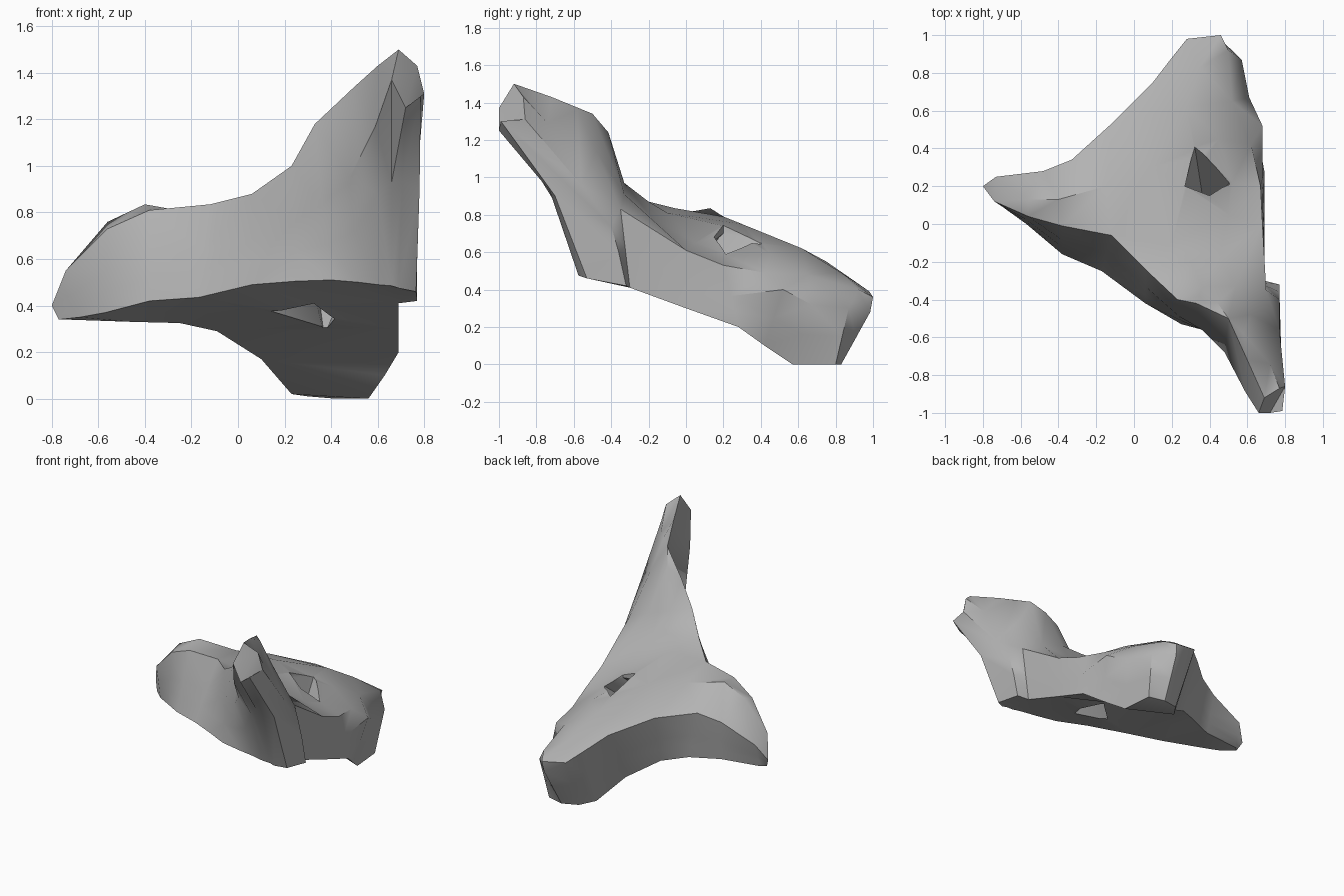
import bpy, bmesh
from mathutils import Vector
from mathutils.geometry import delaunay_2d_cdt

if "Cube" in bpy.data.objects:
    bpy.data.objects.remove(bpy.data.objects["Cube"])

# Upper rim, counter-clockwise from the wing tip: wing, front crest, horn, right side, lobe, back
TOP = [(-.80, .20, .40), (-.74, .12, .55), (-.56, .04, .73), (-.38, -.01, .81), (-.12, -.06, .835),
       (.06, -.24, .88), (.23, -.40, 1.0), (.33, -.42, 1.18), (.50, -.50, 1.34), (.60, -.72, 1.43),
       (.69, -.92, 1.5), (.77, -.87, 1.43), (.80, -.86, 1.31), (.77, -.56, .96), (.70, -.35, .83),
       (.68, 0, .61), (.67, .20, .53), (.62, .42, .49), (.52, .65, .48), (.50, .92, .40),
       (.46, 1.0, .36), (.28, .98, .39), (.20, .88, .46), (.10, .75, .55), (-.12, .53, .65),
       (-.33, .34, .67), (-.48, .28, .62), (-.73, .25, .51)]
# Lower rim, station for station
BOTTOM = [(-.77, .17, .34), (-.68, .08, .35), (-.57, 0, .37), (-.38, -.16, .42), (-.17, -.25, .435),
          (.06, -.42, .49), (.25, -.53, .505), (.40, -.57, .51), (.52, -.575, .50), (.60, -.58, .49),
          (.66, -.575, .485), (.69, -.575, .475), (.765, -.53, .46), (.77, -.32, .42), (.69, -.30, .41),
          (.69, 0, .30), (.69, .28, .20), (.63, .42, .10), (.56, .57, 0), (.54, .80, 0),
          (.42, .83, 0), (.30, .80, .01), (.23, .70, .02), (.10, .55, .17), (-.09, .42, .29),
          (-.25, .33, .325), (-.45, .24, .33), (-.74, .20, .34)]
# Stations whose side wall bends, at an upper and a lower level
BULGE = {6: (.24, -.49, .76), 7: (.36, -.56, .83), 8: (.48, -.68, .95), 9: (.59, -.89, 1.17),
         10: (.66, -1.0, 1.37), 11: (.72, -1.0, 1.25), 12: (.785, -.99, 1.30), 13: (.77, -.40, .74),
         17: (.68, .52, .40), 18: (.61, .67, .32), 19: (.57, .87, .30), 20: (.45, .985, .28)}
WAIST = {7: (.38, -.57, .66), 8: (.50, -.63, .72), 9: (.60, -.71, .88), 10: (.66, -.73, .93),
         11: (.705, -.73, .93), 12: (.78, -.70, .90), 13: (.77, -.36, .60)}
# Relief points on the upper surface
RELIEF = [(.20, -.10, .81), (.10, .30, .75), (.28, .62, .62), (.35, .83, .49), (.45, -.18, .78),
          (.54, -.33, .91), (.62, -.48, 1.14), (.72, -.74, 1.29), (-.40, .13, .835), (-.56, .13, .76),
          (-.15, .20, .79), (.45, .45, .59), (.50, .05, .65), (.44, -.415, 1.24), (.36, -.33, .97),
          (.30, -.20, .87), (.28, .20, .74), (.52, .22, .58), (.58, -.58, 1.36)]


def cap(bm, verts, rim_count, flip):
    """Triangulate a rim with its inner points, seen from above."""
    flat = [v.co.xy for v in verts]
    edges = [(i, (i + 1) % rim_count) for i in range(rim_count)]
    _, _, tris, source, _, _ = delaunay_2d_cdt(flat, edges, [list(range(rim_count))], 1, 1e-5)
    for tri in tris:
        face = [verts[source[i][0]] for i in tri]
        bm.faces.new(face[::-1] if flip else face)


def walls(bm, rings):
    """Join stacked rings, listed from the top down."""
    for upper, lower in zip(rings, rings[1:]):
        for i in range(len(upper)):
            j = (i + 1) % len(upper)
            bm.faces.new((lower[i], lower[j], upper[j], upper[i]))


def finish(name, bm):
    bmesh.ops.triangulate(bm, faces=bm.faces)
    bmesh.ops.recalc_face_normals(bm, faces=bm.faces)
    mesh = bpy.data.meshes.new(name)
    bm.to_mesh(mesh)
    bm.free()
    ob = bpy.data.objects.new(name, mesh)
    bpy.context.collection.objects.link(ob)
    return ob


def between(upper, lower, special):
    """Halfway ring, with some stations moved."""
    return [special.get(i, (Vector(u) + Vector(l)) / 2) for i, (u, l) in enumerate(zip(upper, lower))]


# Three-armed slab: side walls, then upper and lower surfaces
bm = bmesh.new()
bulge = between(TOP, BOTTOM, BULGE)
waist = between(bulge, BOTTOM, WAIST)
rings = [[bm.verts.new(p) for p in ring] for ring in (TOP, bulge, waist, BOTTOM)]
walls(bm, rings)
cap(bm, rings[0] + [bm.verts.new(p) for p in RELIEF], len(TOP), False)
cap(bm, rings[-1], len(TOP), True)
body = finish("rock_body", bm)

# Slanted four-sided hole, with upright collars that keep the openings at full size
mouth = [Vector(p) for p in ((.32, .42, .66), (.27, .20, .70), (.40, .15, .66), (.51, .22, .60))]
exit_ring = [Vector(p) for p in ((.37, .10, .27), (.13, -.14, .35), (.32, -.27, .39), (.41, -.10, .33))]
lift = Vector((0, 0, .2))
bm = bmesh.new()
rings = [[bm.verts.new(p) for p in ring] for ring in
         ([p + lift for p in mouth], mouth, exit_ring, [p - lift for p in exit_ring])]
walls(bm, rings)
bm.faces.new(rings[0])
bm.faces.new(rings[-1][::-1])
cutter = finish("hole_cutter", bm)
cutter.hide_render = True

cut = body.modifiers.new("hole", 'BOOLEAN')
cut.operation, cut.object, cut.solver = 'DIFFERENCE', cutter, 'EXACT'
bpy.context.view_layer.objects.active = body
body.select_set(True)
bpy.ops.object.modifier_apply(modifier=cut.name)
bpy.data.objects.remove(cutter)

# Plain grey stone, soft except at hard creases
stone = bpy.data.materials.new("grey_stone")
stone.diffuse_color = (.45, .45, .45, 1)
stone.use_nodes = True
stone.node_tree.nodes["Principled BSDF"].inputs["Base Color"].default_value = stone.diffuse_color
body.data.materials.clear()
body.data.materials.append(stone)
bpy.ops.object.shade_smooth_by_angle(angle=.7)
